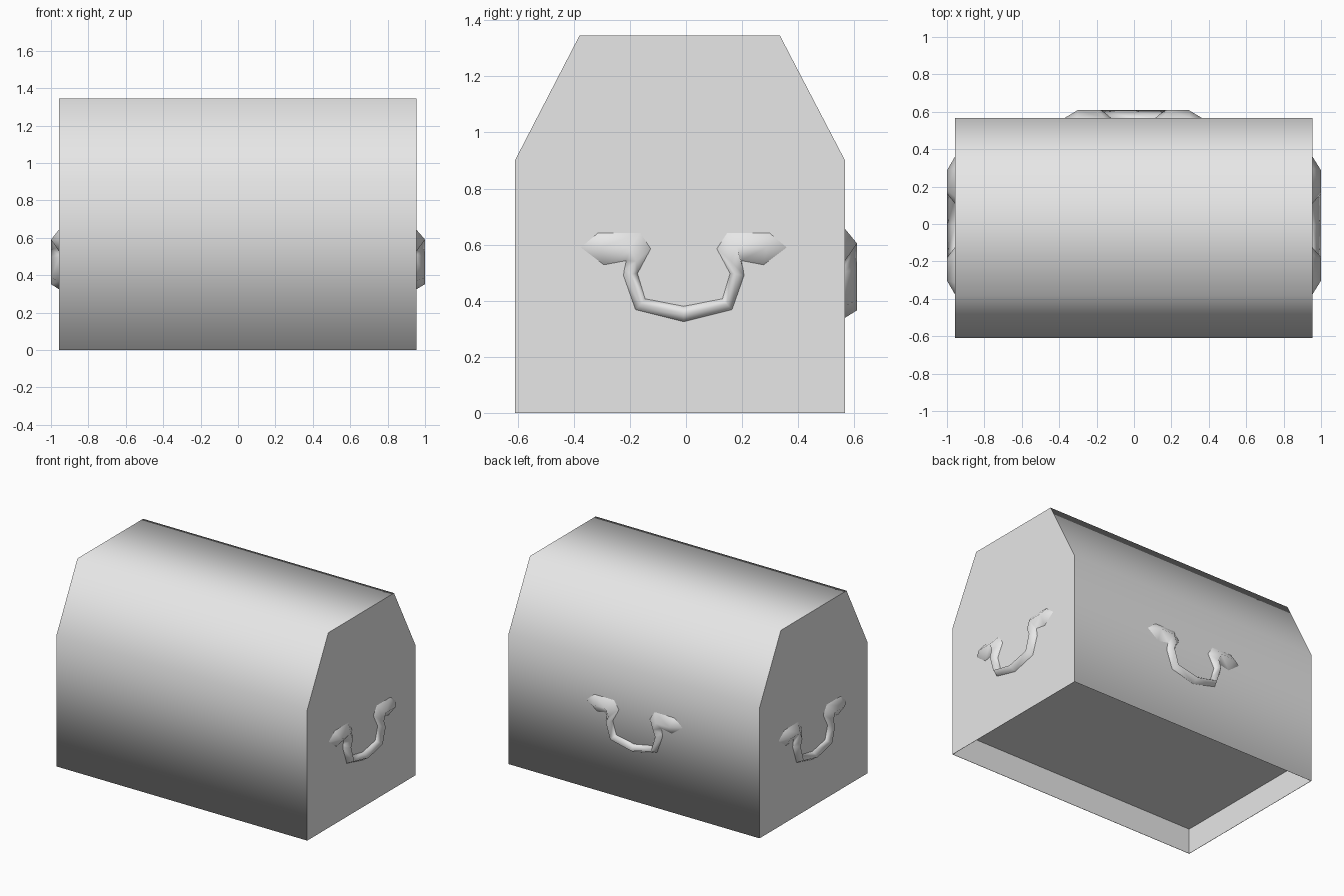
import bpy
import bmesh
from mathutils import Vector

cube = bpy.data.objects.get("Cube")
if cube:
    bpy.data.objects.remove(cube, do_unlink=True)

grey = bpy.data.materials.new("light_grey")
grey.use_nodes = True
COLOUR = (0.8, 0.8, 0.8, 1)
grey.diffuse_color = COLOUR
grey.node_tree.nodes["Principled BSDF"].inputs["Base Color"].default_value = COLOUR


def finish(bm, name):
    mesh = bpy.data.meshes.new(name)
    bm.to_mesh(mesh)
    bm.free()
    mesh.materials.append(grey)
    obj = bpy.data.objects.new(name, mesh)
    bpy.context.collection.objects.link(obj)
    return obj


# Chest body: bevelled-lid profile swept along x, with a recessed underside
LEFT, RIGHT, BACK = 0.955, -0.958, 0.567
PROFILE = [(-0.61, 0), (-0.61, 0.9), (-0.38, 1.345),
           (0.335, 1.345), (BACK, 0.9), (BACK, 0)]
bm = bmesh.new()
end = bm.faces.new([bm.verts.new((RIGHT, y, z)) for y, z in PROFILE])
new = bmesh.ops.extrude_face_region(bm, geom=[end], use_keep_orig=True)["geom"]
bmesh.ops.translate(bm, vec=(LEFT - RIGHT, 0, 0),
                    verts=[g for g in new if isinstance(g, bmesh.types.BMVert)])
bmesh.ops.recalc_face_normals(bm, faces=bm.faces)
bm.normal_update()
floor = min(bm.faces, key=lambda f: f.calc_center_median().z)
bmesh.ops.inset_region(bm, faces=[floor], thickness=0.003)
sharp = set(floor.edges)
bmesh.ops.inset_region(bm, faces=[floor], thickness=0.0005, depth=-0.174)
sharp |= set(floor.edges)
bm.normal_update()
for face in bm.faces:
    face.smooth = True
    if abs(face.normal.x) > 0.9:
        sharp |= set(face.edges)
for edge in sharp:
    edge.smooth = False
finish(bm, "chest_body")

# Handle: half of the outline as (outer, ridge, inner) rows, mirrored about its centre
TIP = (-0.367, 0.59)
ROWS = [
    ((-0.285, 0.528), (-0.295, 0.59), (-0.305, 0.642)),
    ((-0.205, 0.543), (-0.19, 0.59), (-0.155, 0.642)),
    ((-0.212, 0.51), (-0.17, 0.54), (-0.118, 0.585)),
    ((-0.215, 0.49), (-0.188, 0.495), (-0.165, 0.497)),
    ((-0.172, 0.368), (-0.155, 0.387), (-0.138, 0.407)),
    ((0, 0.325), (0, 0.352), (0, 0.38)),
]


def add_handle(name, origin, along, outward, depth):
    origin, along, outward = Vector(origin), Vector(along), Vector(outward)
    bm = bmesh.new()

    def point(p, side, height):
        return bm.verts.new(origin + along * (p[0] * side)
                            + Vector((0, 0, p[1])) + outward * height)

    def row(points, side):
        return [point(p, side, h) for p, h in zip(points, (0, depth, 0))]

    rows = [row(r, 1) for r in ROWS] + [row(r, -1) for r in ROWS[-2::-1]]
    for a, b in zip(rows, rows[1:]):
        for i in range(2):
            bm.faces.new((a[i], a[i + 1], b[i + 1], b[i]))
    # Pointed ends
    for r, side in ((rows[0], 1), (rows[-1], -1)):
        tip = point(TIP, side, 0)
        for i in range(2):
            bm.faces.new((tip, r[i], r[i + 1]))
    bmesh.ops.recalc_face_normals(bm, faces=bm.faces)
    bm.normal_update()
    if sum(f.normal.dot(outward) for f in bm.faces) < 0:
        bmesh.ops.reverse_faces(bm, faces=bm.faces)
    for face in bm.faces:
        face.smooth = True
    finish(bm, name)


add_handle("left_handle", (LEFT, -0.008, 0), (0, 1, 0), (1, 0, 0), 0.045)
add_handle("right_handle", (RIGHT, -0.008, 0), (0, 1, 0), (-1, 0, 0), 0.042)
add_handle("back_handle", (-0.004, BACK, 0.014), (1, 0, 0), (0, 1, 0), 0.043)
